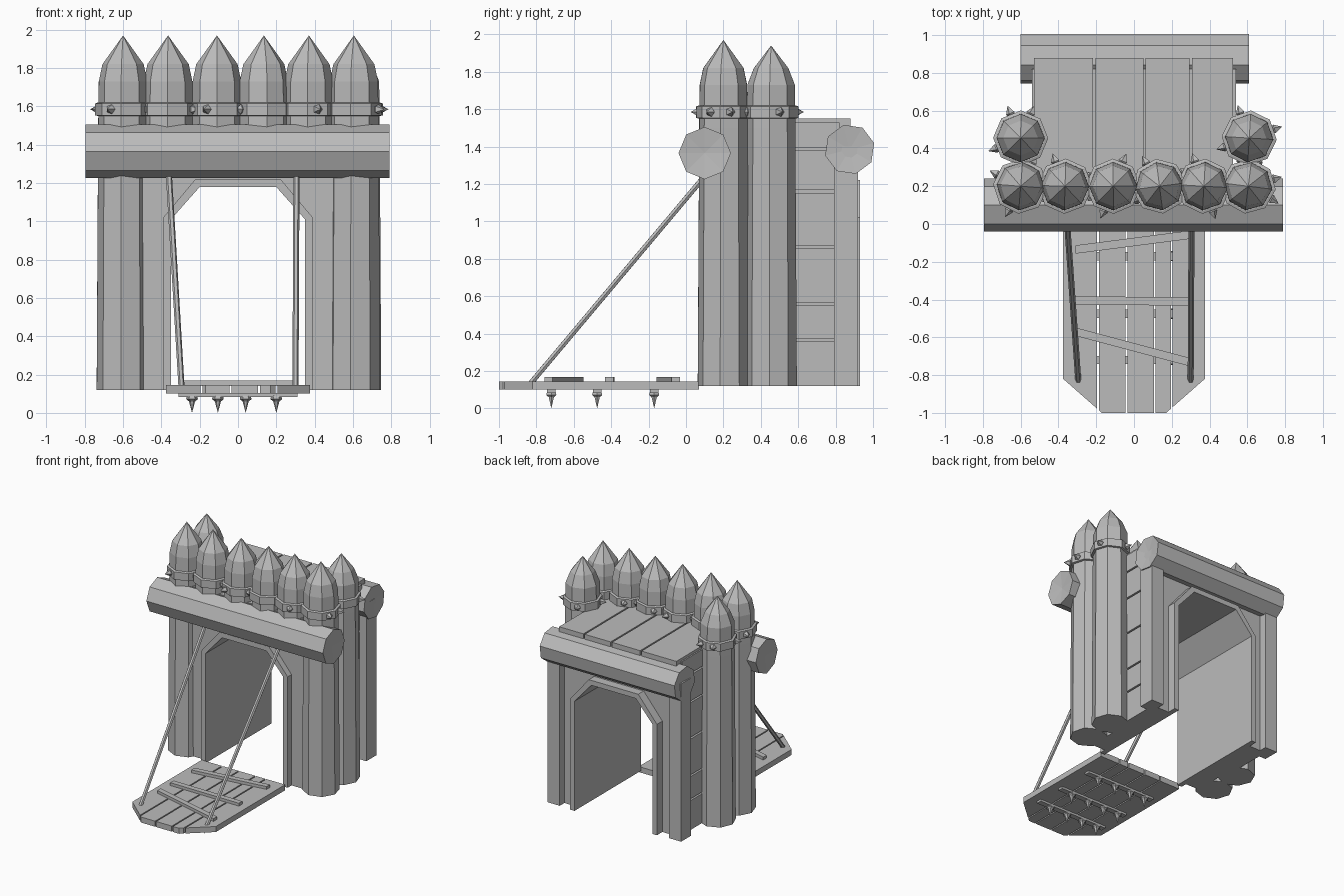
import bpy, bmesh, math, random
from mathutils import Vector, Matrix

if "Cube" in bpy.data.objects:
    bpy.data.objects.remove(bpy.data.objects["Cube"])
random.seed(4)

grey = bpy.data.materials.new("plain grey")
grey.use_nodes = True
COLOUR = (0.5, 0.5, 0.5, 1)
grey.diffuse_color = COLOUR
grey.node_tree.nodes["Principled BSDF"].inputs["Base Color"].default_value = COLOUR


def finish(name, bm, matrix=None):
    """Turn a bmesh into a flat shaded object."""
    bmesh.ops.recalc_face_normals(bm, faces=bm.faces)
    if matrix:
        bm.transform(matrix)
    me = bpy.data.meshes.new(name)
    bm.to_mesh(me)
    bm.free()
    me.materials.append(grey)
    ob = bpy.data.objects.new(name, me)
    bpy.context.collection.objects.link(ob)
    return ob


def prism(name, pts, lo, hi, axis="z"):
    """Extrude a flat outline along z (x,y points) or y (x,z points)."""
    def put(p, t):
        return (p[0], p[1], t) if axis == "z" else (p[0], t, p[1])
    bm = bmesh.new()
    a = [bm.verts.new(put(p, lo)) for p in pts]
    b = [bm.verts.new(put(p, hi)) for p in pts]
    bm.faces.new(a)
    bm.faces.new(b)
    n = len(pts)
    for i in range(n):
        j = (i + 1) % n
        bm.faces.new((a[i], a[j], b[j], b[i]))
    return finish(name, bm)


def box(name, x0, x1, y0, y1, z0, z1):
    return prism(name, [(x0, y0), (x1, y0), (x1, y1), (x0, y1)], z0, z1)


def lathe(name, profile, sides, turn=0.0, matrix=None):
    """Spin (radius, height) pairs round z; zero radius makes a point."""
    bm = bmesh.new()
    rings = []
    for r, z in profile:
        if r == 0:
            rings.append([bm.verts.new((0, 0, z))])
        else:
            rings.append([bm.verts.new((r * math.cos(turn + i * math.tau / sides),
                                        r * math.sin(turn + i * math.tau / sides), z))
                          for i in range(sides)])
    for a, b in zip(rings, rings[1:]):
        for i in range(sides):
            j = (i + 1) % sides
            if len(a) == 1:
                bm.faces.new((a[0], b[i], b[j]))
            elif len(b) == 1:
                bm.faces.new((a[i], a[j], b[0]))
            else:
                bm.faces.new((a[i], a[j], b[j], b[i]))
    for ring in (rings[0], rings[-1]):
        if len(ring) > 2:
            bm.faces.new(ring)
    return finish(name, bm, matrix)


def aim(start, direction):
    """Matrix that carries the z axis from start along direction."""
    q = Vector(direction).to_track_quat("Z", "Y")
    return Matrix.Translation(start) @ q.to_matrix().to_4x4()


def pillar(name, x, y, base, tip, shoulder):
    """Sharpened trunk with a spiked band near its top."""
    at = Matrix.Translation((x, y, 0))
    turn = random.uniform(-0.15, 0.15)
    lathe(name, [(0.138, base), (0.13, 1.5), (0.127, 1.73), (shoulder, 1.82), (0, tip)],
          8, turn, at)
    lathe(name + "_band", [(0.132, 1.55), (0.146, 1.553), (0.146, 1.615), (0.132, 1.62)],
          8, turn, at)
    for k in range(4):
        a = turn + math.pi / 8 + k * math.pi / 2 + (math.pi / 4 if random.random() < 0.5 else 0)
        d = Vector((math.cos(a), math.sin(a), 0))
        lathe(name + "_stud", [(0.02, 0), (0.026, 0.012), (0, 0.055)], 5, 0,
              aim(Vector((x, y, 1.585)) + d * 0.13, d))


# Palisade: front row, with only the corner trunks reaching the ground
for i, x in enumerate((-0.6, -0.365, -0.11, 0.135, 0.37, 0.605)):
    pillar("front_trunk", x, 0.2, 0.12 if i in (0, 5) else 1.28, 1.97, 0.108)
for x in (-0.6, 0.61):
    pillar("rear_trunk", x, 0.455, 0.12, 1.94, 0.092)

# Gatehouse body and the arched passage lining
BASE = 0.12


def arch(w, shoulder, top):
    return [(w, BASE), (w, shoulder), (0.57 * w, top),
            (-0.57 * w, top), (-w, shoulder), (-w, BASE)]


outer = arch(0.39, 1.02, 1.22)
prism("gatehouse_body", [(-0.51, BASE), (-0.51, 1.5), (0.51, 1.5), (0.51, BASE)] + outer,
      0.13, 0.86, "y")
prism("passage_lining", outer + arch(0.35, 1.01, 1.18)[::-1], 0.08, 0.93, "y")

# Side planks and rear posts, on both sides
levels = (BASE, 0.365, 0.56, 0.865, 1.16, 1.385, 1.535)
for s in (-1, 1):
    for lo, hi in zip(levels, levels[1:]):
        x0, x1 = sorted((s * 0.48, s * 0.54))
        box("side_plank", x0, x1, 0.45, 0.82, lo + (0.007 if lo > BASE else 0), hi - 0.007)
    x0, x1 = sorted((s * 0.49, s * 0.6))
    box("rear_post", x0, x1, 0.79, 0.92, BASE, 1.4)

# Roof deck
edges = (-0.535, -0.21, 0.055, 0.3, 0.53)
for a, b in zip(edges, edges[1:]):
    box("roof_plank", a + 0.006, b - 0.006, 0.2, 0.88, 1.48, 1.55)


# Horizontal logs with slightly hollowed ends
def log(name, x0, x1, y, z, r, turn):
    length = x1 - x0
    lathe(name, [(0, 0.015), (r, 0), (r, length), (0, length - 0.015)], 8, turn,
          Matrix.Translation((x0, y, z)) @ Matrix.Rotation(math.pi / 2, 4, "Y"))


log("front_log", -0.795, 0.79, 0.1, 1.365, 0.14, 0.0)
log("rear_log", -0.6, 0.61, 0.875, 1.385, 0.135, 0.25)

# Drawbridge planks with a clipped outer end
def bridge_end(x):
    return -1.0 + max(0.0, abs(x) - 0.17) * 0.18 / 0.205


edges = (-0.375, -0.19, -0.04, 0.11, 0.2, 0.375)
for a, b in zip(edges, edges[1:]):
    a, b = a + (0.005 if a > -0.37 else 0), b - (0.005 if b < 0.37 else 0)
    xs = [a] + [k for k in (-0.17, 0.17) if a < k < b] + [b]
    prism("bridge_plank", [(x, bridge_end(x)) for x in xs] + [(b, 0.07), (a, 0.07)], 0.1, 0.145)

# Crossbars laid over the drawbridge
for y0, y1 in ((-0.135, -0.055), (-0.405, -0.41), (-0.57, -0.735)):
    prism("bridge_crossbar", [(-0.31, y0 - 0.022), (0.31, y1 - 0.022),
                              (0.31, y1 + 0.022), (-0.31, y0 + 0.022)], 0.14, 0.168)

# Bars and spikes underneath
for y in (-0.72, -0.475, -0.17):
    box("underside_bar", -0.31, 0.31, y - 0.022, y + 0.022, 0.083, 0.105)
    for x in (-0.24, -0.105, 0.04, 0.2):
        lathe("underside_spike", [(0.026, 0.09), (0.031, 0.072), (0.016, 0.06), (0, 0)], 6, 0,
              Matrix.Translation((x, y, 0)))

# Bridge stays
for p, q in (((-0.295, -0.83, 0.135), (-0.36, 0.09, 1.23)),
             ((0.3, -0.83, 0.135), (0.305, 0.09, 1.23))):
    d = Vector(q) - Vector(p)
    lathe("bridge_stay", [(0.016, 0), (0.016, d.length)], 6, 0, aim(Vector(p), d))
